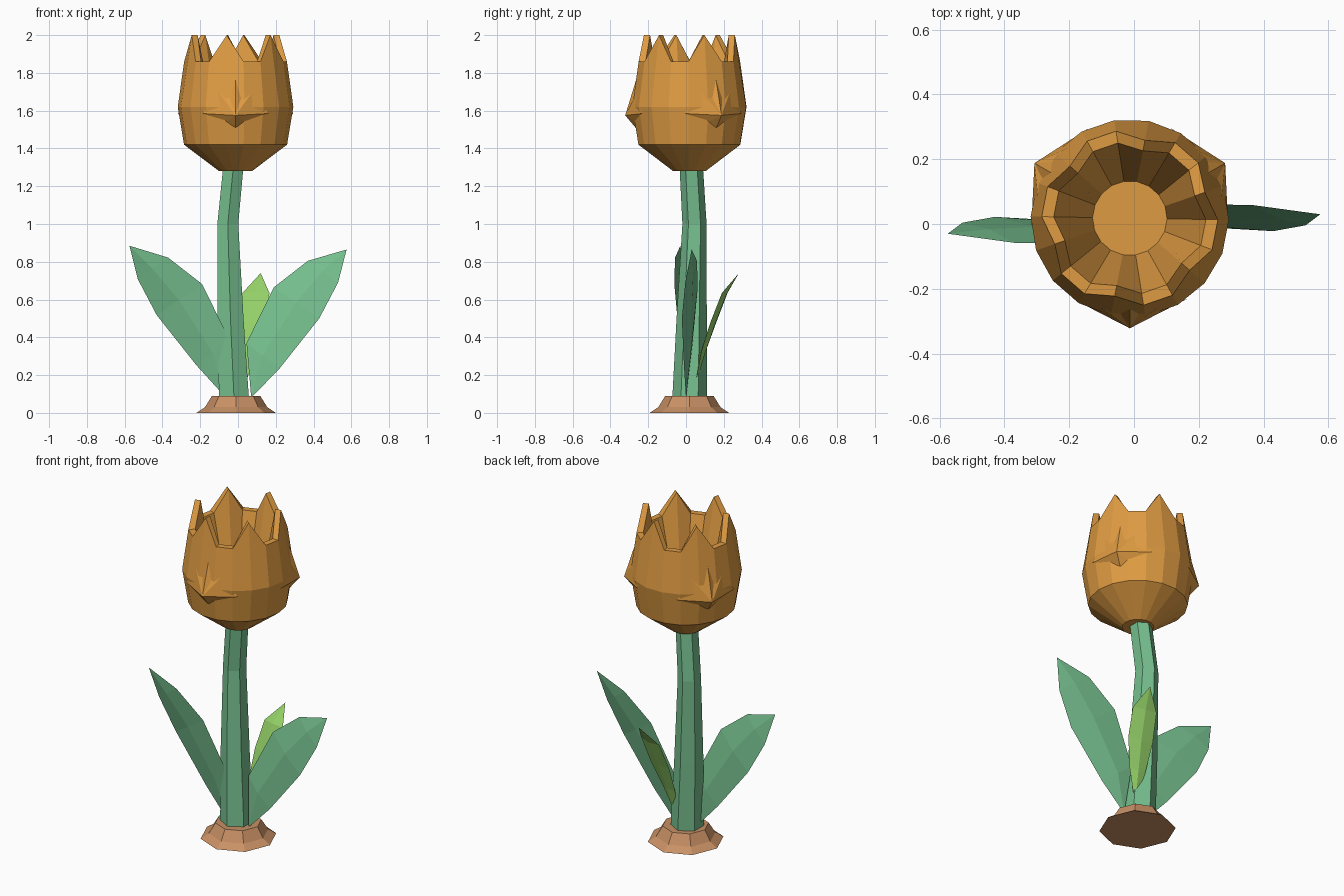
import bpy, math
from mathutils import Vector

cube = bpy.data.objects.get("Cube")
if cube:
    bpy.data.objects.remove(cube)


def material(name, rgb):
    m = bpy.data.materials.new(name)
    m.use_nodes = True
    m.diffuse_color = (*rgb, 1)
    m.node_tree.nodes["Principled BSDF"].inputs["Base Color"].default_value = (*rgb, 1)
    return m


orange = material("petal orange", (0.74, 0.33, 0.055))
green = material("stem green", (0.18, 0.52, 0.27))
lime = material("young leaf green", (0.30, 0.64, 0.14))
brown = material("soil brown", (0.58, 0.28, 0.13))


def make(name, verts, faces, mat):
    me = bpy.data.meshes.new(name)
    me.from_pydata([tuple(v) for v in verts], [], faces)
    me.materials.append(mat)
    ob = bpy.data.objects.new(name, me)
    bpy.context.collection.objects.link(ob)
    return ob


def ring(center, radius, z, sides, start):
    angles = [math.radians(start + 360 * i / sides) for i in range(sides)]
    return [Vector((center[0] + radius * math.cos(a),
                    center[1] + radius * math.sin(a), z)) for a in angles]


def loft(name, rings, mat):
    """Closed skin over a list of equal rings, capped at both ends."""
    n = len(rings[0])
    faces = [(r * n + i, r * n + (i + 1) % n, (r + 1) * n + (i + 1) % n, (r + 1) * n + i)
             for r in range(len(rings) - 1) for i in range(n)]
    last = (len(rings) - 1) * n
    faces += [tuple(reversed(range(n))), tuple(range(last, last + n))]
    return make(name, [v for r in rings for v in r], faces, mat)


# Soil mound
loft("soil_mound", [ring((-0.01, 0.018), r, z, 8, 0)
                    for z, r in ((0, 0.21), (0.03, 0.165), (0.09, 0.128))], brown)

# Bent six-sided stem
loft("stem", [ring((x, y), r, z, 6, 30) for x, y, z, r in (
    (-0.02, 0.018, 0.05, 0.092), (-0.04, 0.03, 0.5, 0.08),
    (-0.054, 0.045, 1.0, 0.064), (-0.025, 0.028, 1.3, 0.062))], green)

# Flower cup: outer wall, six pointed teeth, inner wall and floor
CUP, SIDES, START = (-0.013, 0.018), 18, 19


def toothed(low_r, peak_r):
    low = ring(CUP, low_r, 1.86, SIDES, START)
    peak = ring(CUP, peak_r, 2.0, SIDES, START)
    return [peak[i] if i % 3 == 0 else low[i] for i in range(SIDES)]


outer = [ring(CUP, r, z, SIDES, START) for z, r in ((1.28, 0.087), (1.42, 0.273), (1.62, 0.306))]
loft("flower_cup", outer + [toothed(0.272, 0.245), toothed(0.235, 0.212),
                            ring(CUP, 0.115, 1.45, SIDES, START)], orange)

# Three pointed folds on the outside of the cup
for k, angle in enumerate((270, 30, 150)):
    a = math.radians(angle)
    out, side = Vector((math.cos(a), math.sin(a), 0)), Vector((-math.sin(a), math.cos(a), 0))

    def at(r, s, z):
        return Vector((*CUP, z)) + out * r + side * s

    pts = [at(0.34, 0, 1.575), at(0.25, -0.175, 1.585), at(0.285, -0.05, 1.54), at(0.285, 0, 1.51),
           at(0.285, 0.05, 1.54), at(0.25, 0.175, 1.585), at(0.275, 0.09, 1.70),
           at(0.293, 0.03, 1.67), at(0.28, 0, 1.77), at(0.293, -0.03, 1.67), at(0.275, -0.09, 1.70)]
    count = len(pts) - 1
    fan = [(0, 1 + i, 1 + (i + 1) % count) for i in range(count)]
    make(f"petal_fold_{k + 1}", pts, fan, orange)


# Leaves: thin diamond sections running from the root to the tip
def leaf(name, root, stations, tip, thick, mat):
    verts = [Vector(root)]
    pairs = [(Vector(p), Vector(q)) for p, q in stations]
    for i, (p, q) in enumerate(pairs):
        before = sum(pairs[i - 1], Vector()) / 2 if i else Vector(root)
        normal = (q - p).cross((p + q) / 2 - before).normalized() * thick
        mid = (p + q) / 2
        verts += [p, mid + normal, q, mid - normal]
    verts.append(Vector(tip))
    faces, end = [], len(verts) - 1
    for j in range(4):
        k = (j + 1) % 4
        faces.append((0, 1 + k, 1 + j))
        for s in range(len(pairs) - 1):
            b = 1 + 4 * s
            faces.append((b + j, b + k, b + 4 + k, b + 4 + j))
        faces.append((end - 4 + j, end - 4 + k, end))
    return make(name, verts, faces, mat)


side_sections = [((0.22, -0.01, 0.235), (0.045, 0.035, 0.37)),
                 ((0.43, -0.022, 0.50), (0.19, 0.062, 0.665)),
                 ((0.53, -0.004, 0.69), (0.37, 0.058, 0.805))]
leaf("left_leaf", (0.07, 0, 0.08), side_sections, (0.575, 0.03, 0.865), 0.012, green)


def turned(p):
    return (-p[0], -p[1], p[2] + 0.017)


leaf("right_leaf", turned((0.07, 0, 0.07)), [(turned(p), turned(q)) for p, q in side_sections],
     turned((0.575, 0.03, 0.868)), 0.012, green)

# Small young leaf at the back
across = Vector((0.95, -0.2, 0))
young = []
for x, y, z, half in ((0.05, 0.09, 0.32, 0.05), (0.075, 0.145, 0.48, 0.078), (0.095, 0.205, 0.635, 0.075)):
    c = Vector((x, y, z))
    young.append((c + across * half, c - across * half))
leaf("back_leaf", (0.03, 0.045, 0.13), young, (0.12, 0.28, 0.74), 0.012, lime)

# Consistent outward faces
import bmesh
for ob in bpy.data.objects:
    if ob.type == 'MESH' and not ob.name.startswith("petal_fold"):
        bm = bmesh.new()
        bm.from_mesh(ob.data)
        bmesh.ops.recalc_face_normals(bm, faces=bm.faces)
        bm.to_mesh(ob.data)
        bm.free()
